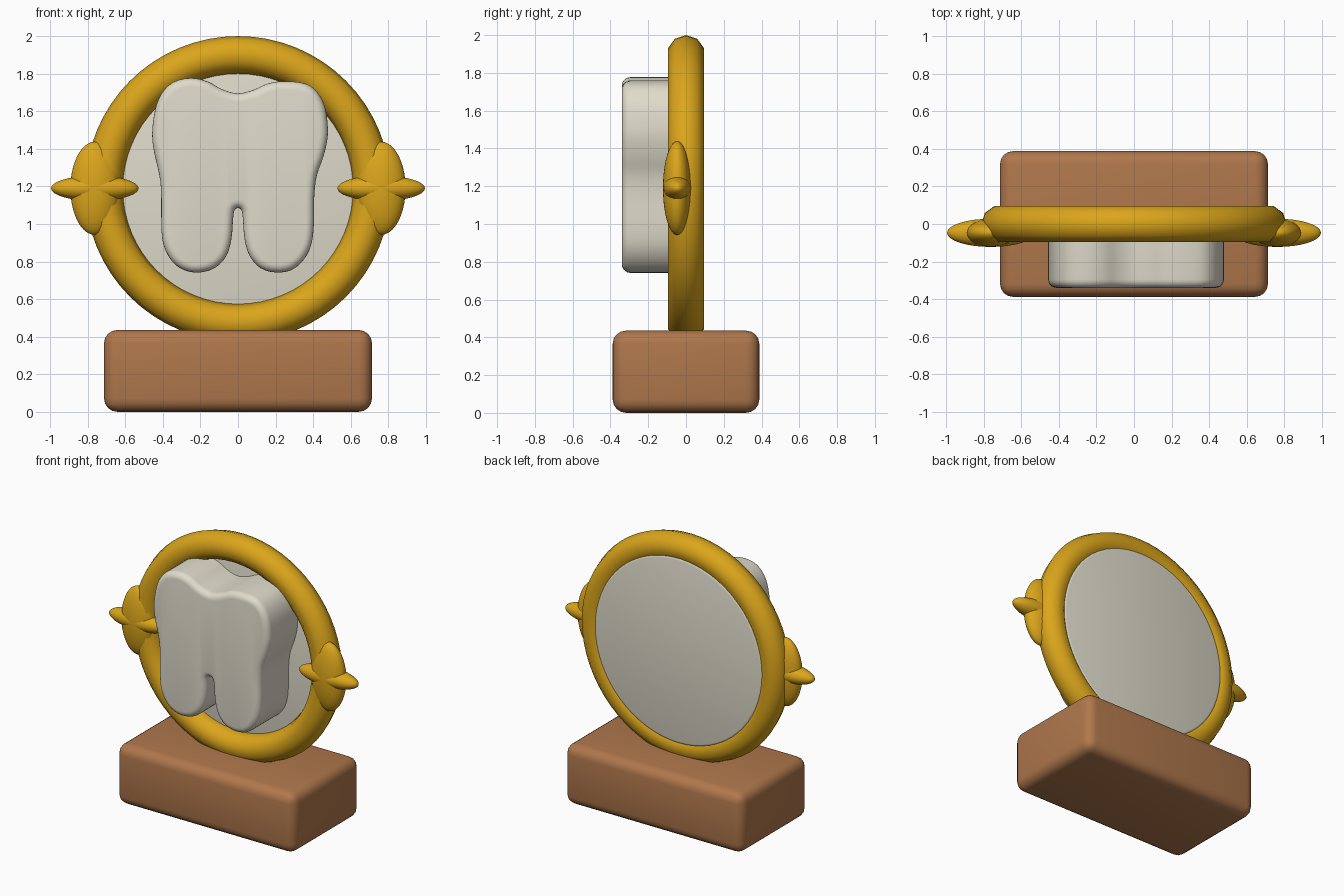
import bpy, bmesh, math
from mathutils import Vector

if "Cube" in bpy.data.objects:
    bpy.data.objects.remove(bpy.data.objects["Cube"])


def material(name, rgb):
    m = bpy.data.materials.new(name)
    m.diffuse_color = (*rgb, 1)
    m.use_nodes = True
    m.node_tree.nodes["Principled BSDF"].inputs["Base Color"].default_value = m.diffuse_color
    return m


GOLD = material("gold", (0.71, 0.38, 0.011))
IVORY = material("ivory", (0.74, 0.71, 0.60))
WOOD = material("brown_wood", (0.43, 0.185, 0.072))


def finish(obj, name, mat, angle=50):
    obj.name = name
    obj.data.materials.append(mat)
    bpy.ops.object.select_all(action='DESELECT')
    obj.select_set(True)
    bpy.context.view_layer.objects.active = obj
    bpy.ops.object.transform_apply(location=False, rotation=True, scale=True)
    bpy.ops.object.shade_smooth_by_angle(angle=math.radians(angle))
    return obj


def bevel(obj, width, segments):
    b = obj.modifiers.new("rounding", 'BEVEL')
    b.width, b.segments = width, segments
    b.limit_method = 'ANGLE'
    b.angle_limit = math.radians(40)
    bpy.ops.object.modifier_apply(modifier=b.name)


CZ = 1.187  # height of the ring centre

# Rounded plinth
bpy.ops.mesh.primitive_cube_add(size=1, location=(0, 0, 0.218))
base = bpy.context.object
base.scale = (1.426, 0.776, 0.435)
bpy.ops.object.transform_apply(location=False, rotation=False, scale=True)
bevel(base, 0.07, 4)
finish(base, "base", WOOD)

# Ring frame
bpy.ops.mesh.primitive_torus_add(major_radius=0.713, minor_radius=0.1, major_segments=64,
                                 minor_segments=10, location=(0, 0, CZ),
                                 rotation=(math.pi / 2, 0, 0))
finish(bpy.context.object, "ring_frame", GOLD)

# Backing disc inside the ring
bpy.ops.mesh.primitive_cylinder_add(vertices=64, radius=0.675, depth=0.09,
                                    location=(0, 0.045, CZ), rotation=(math.pi / 2, 0, 0))
disc = bpy.context.object
bevel(disc, 0.02, 3)
finish(disc, "backing_disc", IVORY)

# Four-pointed ornaments: crossed ellipsoids on both sides
for side, label in ((-1, "left"), (1, "right")):
    for part, size in (("upright", (0.13, 0.075, 0.248)), ("crosswise", (0.233, 0.075, 0.067))):
        bpy.ops.mesh.primitive_uv_sphere_add(segments=32, ring_count=20, radius=1,
                                             location=(side * 0.762, -0.047, 1.19))
        bpy.context.object.scale = size
        finish(bpy.context.object, f"{label}_{part}_petal", GOLD)

# Tooth outline (x, z), counter-clockwise seen from the front
OUTLINE = [(0, 1.695), (-.085, 1.717), (-.16, 1.758), (-.25, 1.777), (-.345, 1.755), (-.41, 1.69),
           (-.443, 1.60), (-.457, 1.48), (-.447, 1.385), (-.425, 1.29), (-.41, 1.19), (-.408, 1.0),
           (-.397, .89), (-.35, .80), (-.28, .752), (-.20, .742), (-.12, .768), (-.062, .83),
           (-.035, .92), (-.025, 1.04), (-.017, 1.075), (0, 1.085), (.017, 1.075), (.025, 1.04),
           (.035, .92), (.062, .83), (.12, .765), (.20, .742), (.285, .755), (.35, .81),
           (.39, .89), (.404, 1.0), (.406, 1.15), (.42, 1.26), (.452, 1.35), (.474, 1.44),
           (.478, 1.515), (.464, 1.62), (.424, 1.70), (.36, 1.747), (.25, 1.760), (.16, 1.748),
           (.085, 1.715)]


def smooth_loop(pts, steps):
    p, out = [Vector(q) for q in pts], []
    for i in range(len(p)):
        a, b, c, d = (p[(i + k) % len(p)] for k in (-1, 0, 1, 2))
        for s in range(steps):
            t = s / steps
            out.append(0.5 * (2 * b + (c - a) * t + (2 * a - 5 * b + 4 * c - d) * t * t
                              + (3 * b - a - 3 * c + d) * t ** 3))
    return out


# Tooth body: stacked loops, inset towards the front for a rounded rim
loop = smooth_loop(OUTLINE, 3)
n = len(loop)
normals = []
for i in range(n):
    t = (loop[(i + 1) % n] - loop[i - 1]).normalized()
    normals.append(Vector((-t.y, t.x)))  # points into the tooth
FRONT, RIM = -0.34, 0.045
rings = [(0.02, 0)]
for k in range(6):
    a = k / 5 * math.pi / 2
    rings.append((FRONT + RIM * (1 - math.sin(a)), RIM * (1 - math.cos(a))))
bm = bmesh.new()
layers = [[bm.verts.new((p.x + m.x * inset, y, p.y + m.y * inset))
           for p, m in zip(loop, normals)] for y, inset in rings]
for lo, hi in zip(layers, layers[1:]):
    for i in range(n):
        j = (i + 1) % n
        bm.faces.new((lo[i], lo[j], hi[j], hi[i]))
caps = [bm.faces.new(layers[0]), bm.faces.new(layers[-1])]
bmesh.ops.triangulate(bm, faces=caps)
bmesh.ops.recalc_face_normals(bm, faces=bm.faces)
mesh = bpy.data.meshes.new("tooth")
bm.to_mesh(mesh)
bm.free()
tooth = bpy.data.objects.new("tooth", mesh)
bpy.context.collection.objects.link(tooth)
finish(tooth, "tooth", IVORY)
